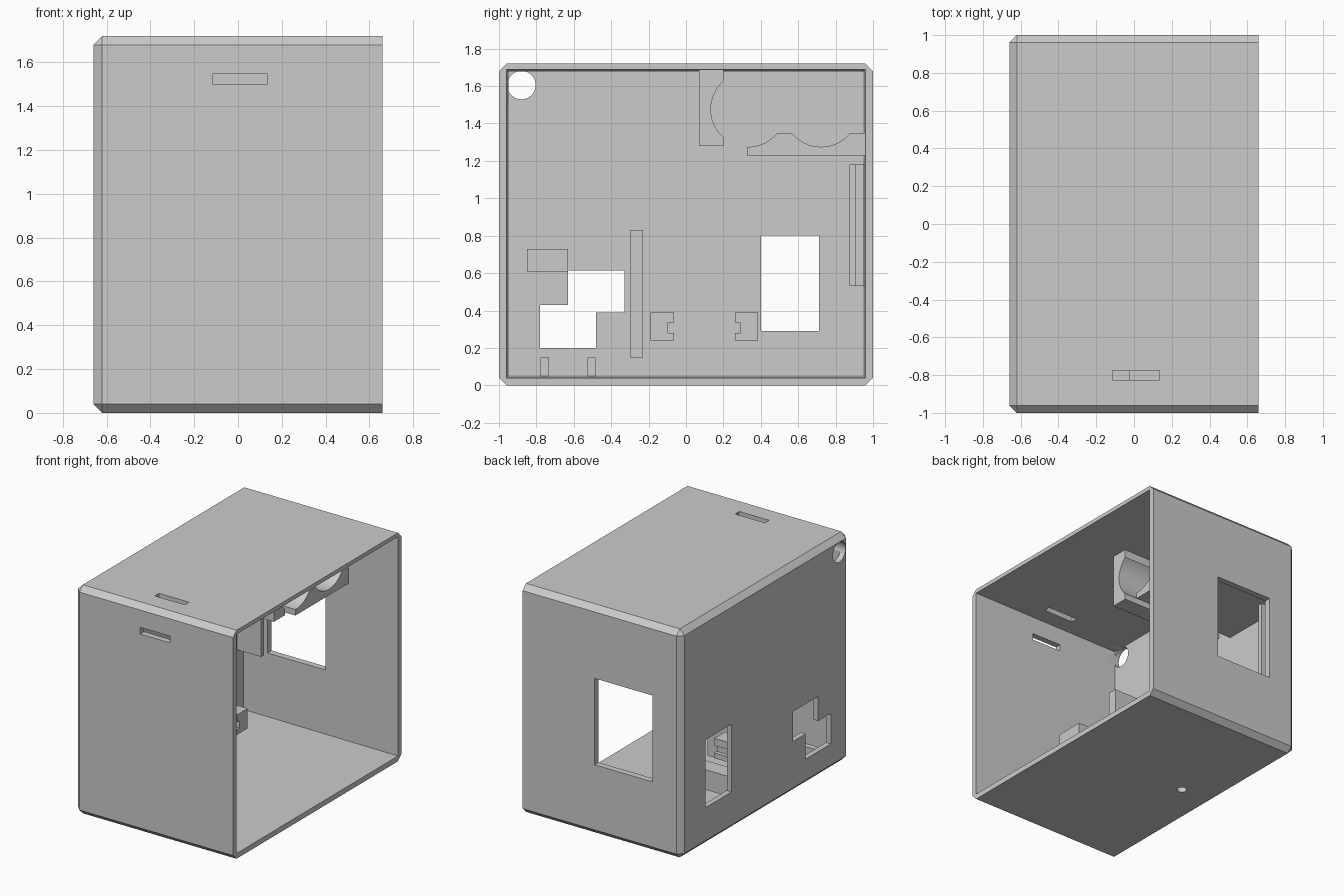
import bpy, bmesh, math

if "Cube" in bpy.data.objects:
    bpy.data.objects.remove(bpy.data.objects["Cube"], do_unlink=True)

# One plain grey for the whole enclosure
grey = bpy.data.materials.new("plain_grey")
grey.use_nodes = True
GREY = (0.6, 0.6, 0.6, 1)
grey.diffuse_color = GREY
grey.node_tree.nodes["Principled BSDF"].inputs["Base Color"].default_value = GREY

X0, X1, TOP = -0.66, 0.66, 1.72   # closed end, open end, height
WALL = 0.04
BACK = X0 + WALL                  # inner face of the closed end


def finish(name, bm):
    bmesh.ops.recalc_face_normals(bm, faces=bm.faces)
    mesh = bpy.data.meshes.new(name)
    bm.to_mesh(mesh)
    bm.free()
    obj = bpy.data.objects.new(name, mesh)
    obj.data.materials.append(grey)
    bpy.context.collection.objects.link(obj)
    return obj


def prism(name, profile, x0, x1):
    """Extrude a (y, z) outline along x."""
    bm = bmesh.new()
    face = bm.faces.new([bm.verts.new((x0, y, z)) for y, z in profile])
    ext = bmesh.ops.extrude_face_region(bm, geom=[face])
    for v in ext["geom"]:
        if isinstance(v, bmesh.types.BMVert):
            v.co.x = x1
    return finish(name, bm)


def rect(y0, y1, z0, z1):
    return [(y0, z0), (y1, z0), (y1, z1), (y0, z1)]


def block(name, x0, x1, y0, y1, z0, z1):
    return prism(name, rect(y0, y1, z0, z1), x0, x1)


def arc(cy, cz, r, a0, a1, n=16):
    angles = [math.radians(a0 + (a1 - a0) * i / n) for i in range(n + 1)]
    return [(cy + r * math.cos(a), cz + r * math.sin(a)) for a in angles]


def cut(target, cutter):
    mod = target.modifiers.new("cut", "BOOLEAN")
    mod.operation, mod.solver, mod.object = "DIFFERENCE", "EXACT", cutter
    bpy.context.view_layer.objects.active = target
    bpy.ops.object.modifier_apply(modifier=mod.name)
    bpy.data.objects.remove(cutter, do_unlink=True)


# Outer shell, chamfered everywhere except around the open end
shell = block("enclosure_shell", X0, X1, -1, 1, 0, TOP)
bm = bmesh.new()
bm.from_mesh(shell.data)
edges = [e for e in bm.edges if any(v.co.x < 0 for v in e.verts)]
bmesh.ops.bevel(bm, geom=edges, offset=WALL, segments=1, affect="EDGES")
bm.to_mesh(shell.data)
bm.free()

# Cavity, tapering slightly towards the closed end
cavity = block("cavity_cutter", BACK, X1 + 0.02, -0.96, 0.96, WALL, TOP - WALL + 0.01)
mid = TOP / 2
for v in cavity.data.vertices:
    if v.co.x < 0:
        v.co.y *= 0.988
        v.co.z = mid + (v.co.z - mid) * 0.984
cut(shell, cavity)

# Openings in the closed end
A, B = X0 - 0.1, BACK + 0.06
cut(shell, block("socket_cutter", A, B, 0.4, 0.71, 0.29, 0.8))
step = [(-0.78, 0.2), (-0.48, 0.2), (-0.48, 0.39), (-0.33, 0.39),
        (-0.33, 0.615), (-0.63, 0.615), (-0.63, 0.43), (-0.78, 0.43)]
cut(shell, prism("stepped_cutter", step, A, B))
cut(shell, prism("cable_cutter", arc(-0.88, 1.605, 0.076, 0, 350, 35), A, B))

# Window in the rear wall, strap slots in the front and top
cut(shell, block("window_cutter", -0.42, 0.06, 0.9, 1.1, 0.53, 1.18))
cut(shell, block("front_slot_cutter", -0.115, 0.135, -1.1, -0.9, 1.5, 1.55))
cut(shell, block("top_slot_cutter", -0.115, 0.135, -0.825, -0.775, 1.6, 1.8))

# Screw hole in the floor
bpy.ops.mesh.primitive_cylinder_add(vertices=24, radius=0.035, depth=0.3,
                                    location=(-0.375, 0.08, 0))
cut(shell, bpy.context.object)

# Cradles with round seats, hanging from the ceiling and from the rear wall
IN = BACK - 0.01
CZ, R = 1.475, 0.2
side = math.degrees(math.acos(0.133 / R))
prism("ceiling_cradle", [(0.07, 1.28), (0.2, 1.28)]
      + arc(0.333, CZ, R, 180 + side, 180 - side) + [(0.2, 1.69), (0.07, 1.69)],
      IN, 0.25)
low = math.degrees(math.asin((CZ - 1.35) / R))
prism("wall_cradle", [(0.325, 1.23), (0.965, 1.23), (0.965, 1.35)]
      + arc(0.722, CZ, R, 360 - low, 180 + low)
      + arc(0.333, CZ, R, 360 - low, 268), IN, 0.25)

# Grooved rail beside the window
block("window_rail_lip", IN, -0.42, 0.875, 0.91, 0.53, 1.18)
block("window_rail_base", IN, -0.46, 0.91, 0.965, 0.53, 1.18)

# Mounts on the closed end
block("shelf_mount", IN, -0.02, -0.85, -0.63, 0.605, 0.73)
block("divider_rail", IN, -0.02, -0.3, -0.23, 0.15, 0.83)

# Pair of notched board clips facing each other
for name, s in (("front_clip", -1), ("rear_clip", 1)):
    outline = [(0.163, 0.24), (0.288, 0.24), (0.288, 0.39), (0.163, 0.39),
               (0.163, 0.335), (0.193, 0.335), (0.193, 0.28), (0.163, 0.28)]
    prism(name, [(0.098 + s * y, z) for y, z in outline], IN, -0.19)

# Short floor ribs
for name, y in (("outer_floor_rib", -0.755), ("inner_floor_rib", -0.505)):
    block(name, IN, -0.19, y - 0.022, y + 0.022, 0.035, 0.15)
